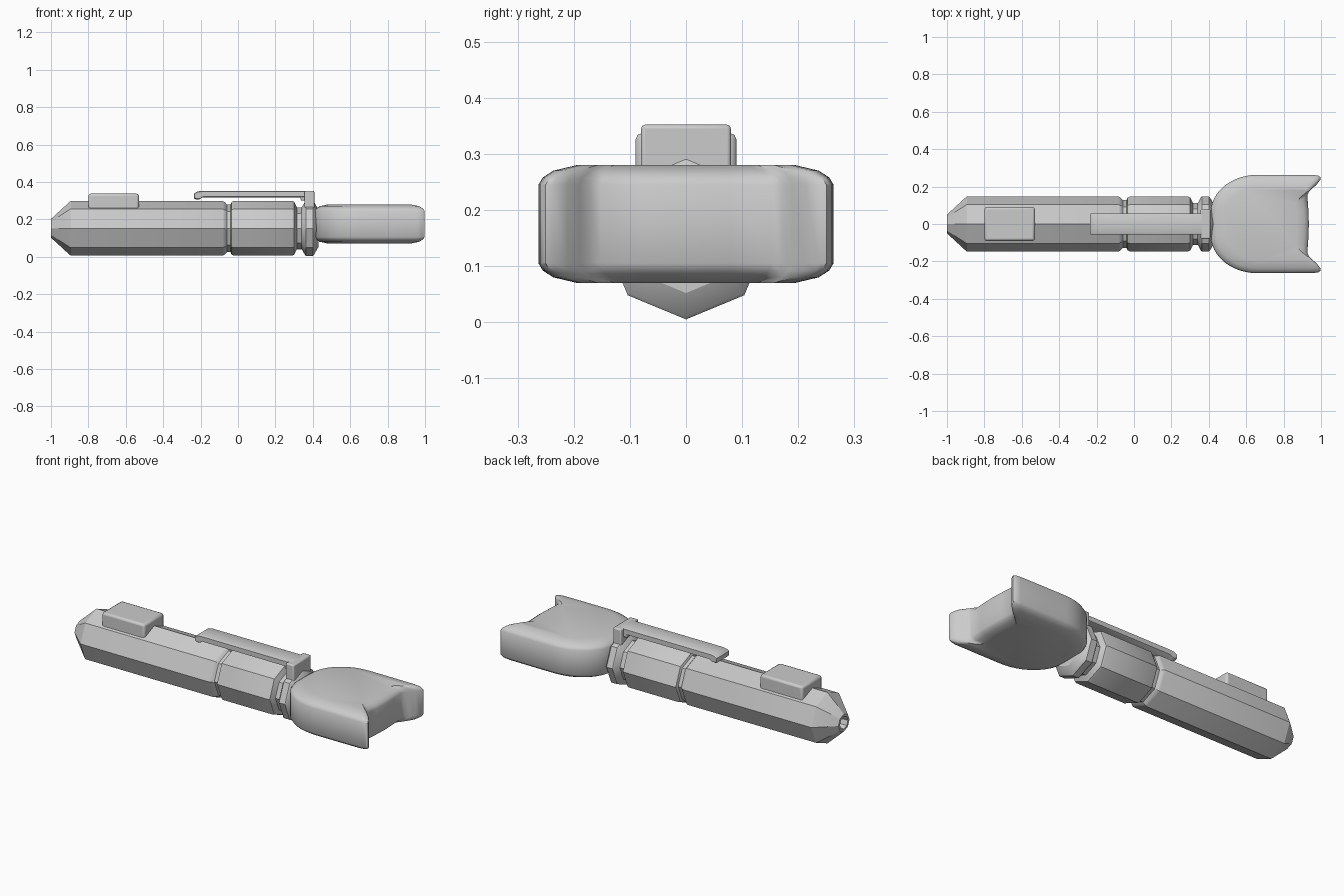
import bpy, bmesh
from math import sin, cos, pi, radians

if "Cube" in bpy.data.objects:
    bpy.data.objects.remove(bpy.data.objects["Cube"])

CZ = 0.152  # height of the barrel axis


def finish(name, bm, angle=40):
    bmesh.ops.recalc_face_normals(bm, faces=bm.faces)
    me = bpy.data.meshes.new(name)
    bm.to_mesh(me)
    bm.free()
    ob = bpy.data.objects.new(name, me)
    bpy.context.collection.objects.link(ob)
    bpy.ops.object.select_all(action='DESELECT')
    ob.select_set(True)
    bpy.context.view_layer.objects.active = ob
    if angle:
        bpy.ops.object.shade_smooth_by_angle(angle=radians(angle))
    return ob


def loft(name, rings, angle=40):
    """Join equal-length closed rings of points and cap both ends."""
    bm = bmesh.new()
    vs = [[bm.verts.new(p) for p in r] for r in rings]
    n = len(vs[0])
    for a, b in zip(vs, vs[1:]):
        for i in range(n):
            j = (i + 1) % n
            bm.faces.new((a[i], a[j], b[j], b[i]))
    bm.faces.new(vs[0])
    bm.faces.new(vs[-1])
    return finish(name, bm, angle)


def octagon(x, r):
    return [(x, r * sin(i * pi / 4), CZ + r * cos(i * pi / 4)) for i in range(8)]


def lathe(name, profile):
    return loft(name, [octagon(x, r) for x, r in profile], 30)


def box(name, x, y, z, bevel, segments=2):
    bm = bmesh.new()
    bmesh.ops.create_cube(bm, size=1)
    for v in bm.verts:
        v.co = (x[0] + (v.co.x + .5) * (x[1] - x[0]),
                y[0] + (v.co.y + .5) * (y[1] - y[0]),
                z[0] + (v.co.z + .5) * (z[1] - z[0]))
    ob = finish(name, bm)
    m = ob.modifiers.new("soft_edges", 'BEVEL')
    m.width, m.segments = bevel, segments
    return ob


# Faceted barrel: recessed nose, cone, ring groove and rear neck
lathe("barrel", [(-.96, .034), (-1, .036), (-1, .05), (-.9, .142), (-.894, .146),
                 (-.082, .146), (-.072, .141), (-.06, .128), (-.04, .128),
                 (-.034, .141), (-.024, .146), (.29, .146), (.3, .142),
                 (.315, .112), (.35, .112)])

# Collar that holds the clip
lathe("collar", [(.335, .108), (.343, .115), (.358, .143), (.363, .147),
                 (.4, .147), (.406, .142), (.43, .1)])

# Slide button
box("button", (-.8, -.53), (-.09, .09), (.2, .337), .012)

# Pocket clip: post, arm and downturned tip
box("clip_post", (.356, .408), (-.08, .08), (.15, .352), .007)
box("clip_root", (.335, .37), (-.055, .055), (.3, .345), .006)
side = [(-.235, .312), (-.222, .305), (-.205, .307), (-.19, .318), (.38, .318),
        (.38, .352), (-.2, .352), (-.222, .347), (-.235, .337)]
loft("clip_arm", [[(.09 + (x - .09) * s, y, .333 + (z - .333) * t) for x, z in side]
                  for y, s, t in ((-.057, .99, .8), (-.05, 1, 1),
                                  (.05, 1, 1), (.057, .99, .8))])

# Fish-tailed head: rounded front, two horns at the rear, pillowed faces
half = [(.408, 0), (.41, .05)]
half += [(.66 - .25 * cos(a * pi / 24), .06 + .203 * sin(a * pi / 24)) for a in range(1, 13)]
half += [(.82, .263), (.96, .262), (.985, .259), (.998, .25), (.997, .238), (.978, .212),
         (.953, .19), (.935, .172), (.927, .152), (.932, .08), (.935, 0)]
outline = half + [(x, -y) for x, y in half[-2:0:-1]]
layers = [(.74, .07), (.9, .08), (.97, .092), (1, .105),
          (1, .245), (.97, .258), (.9, .27), (.74, .28)]
loft("head", [[(.7 + (x - .7) * s, y * s, z) for x, y in outline] for s, z in layers], 35)
